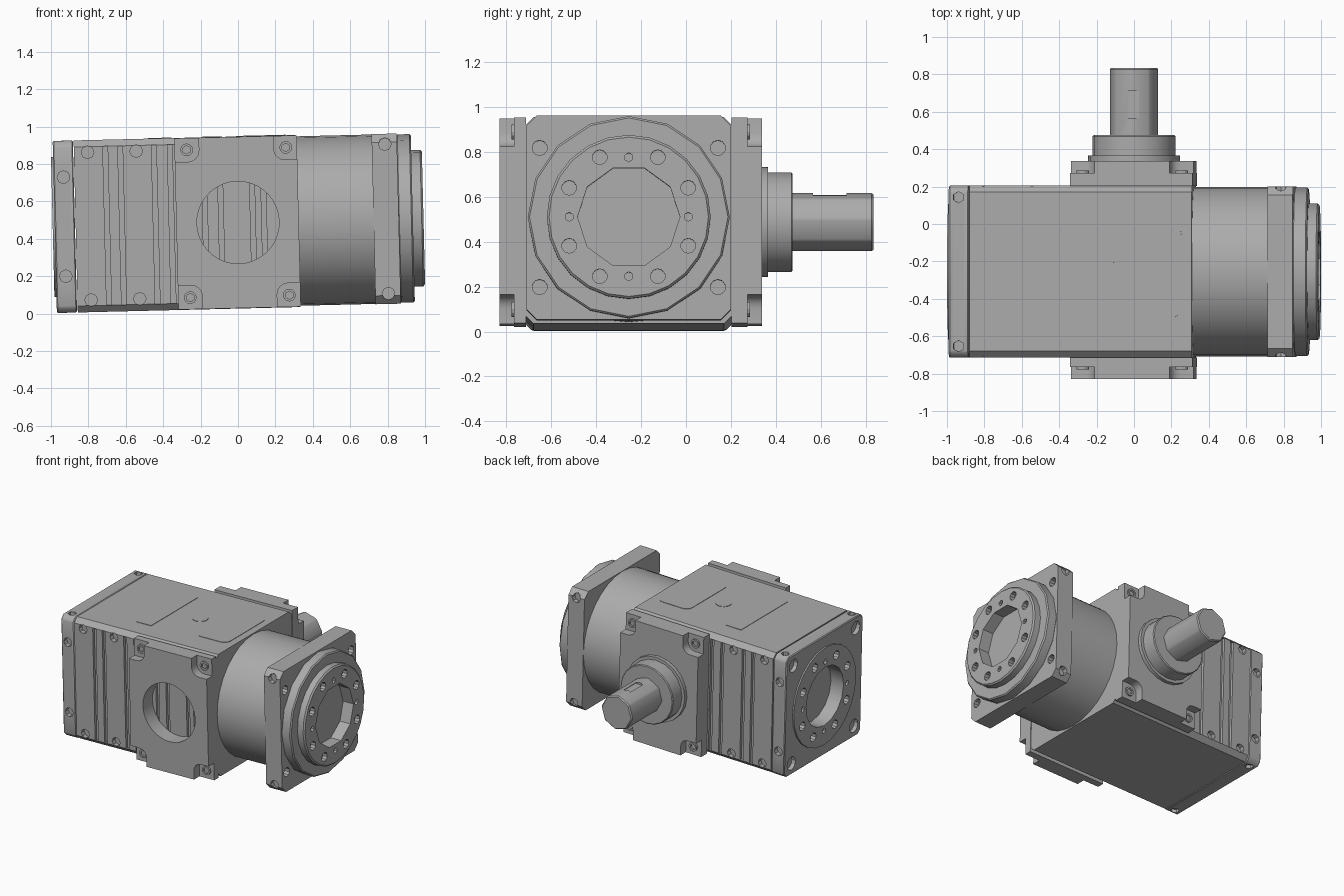
import bpy, bmesh, math
from mathutils import Matrix, Vector

if "Cube" in bpy.data.objects:
    bpy.data.objects.remove(bpy.data.objects["Cube"])

# The gearbox is built level around its own centre, then placed slightly tilted
PLACE = Matrix.Translation((0, -0.255, 0.487)) @ Matrix.Rotation(math.radians(-1.4), 4, 'Y')
AXES = [Matrix(((0, 0, 1), (1, 0, 0), (0, 1, 0))),      # along x
        Matrix(((1, 0, 0), (0, 0, -1), (0, 1, 0))),     # along y
        Matrix(((1, 0, 0), (0, 1, 0), (0, 0, 1)))]      # along z

grey = bpy.data.materials.new("machined_grey")
grey.diffuse_color = (0.41, 0.41, 0.41, 1)
grey.use_nodes = True
grey.node_tree.nodes["Principled BSDF"].inputs["Base Color"].default_value = grey.diffuse_color


def box(bm, lo, hi, axis=None, bevel=0, segments=1):
    """Box; edges parallel to the axis can be bevelled."""
    lo, hi = Vector(lo), Vector(hi)
    m = Matrix.Translation((lo + hi) / 2) @ Matrix.Diagonal((hi - lo).to_4d())
    m[3][3] = 1
    verts = bmesh.ops.create_cube(bm, size=1, matrix=m)['verts']
    if bevel:
        edges = {e for v in verts for e in v.link_edges
                 if abs((e.verts[0].co - e.verts[1].co).normalized()[axis]) > 0.9}
        bmesh.ops.bevel(bm, geom=list(edges), offset=bevel, segments=segments,
                        profile=0.5, affect='EDGES')


def cyl(bm, axis, centre, r, a, b, n=24, phase=0):
    """Cylinder along an axis from a to b; centre holds the two other coordinates."""
    c = list(centre)
    c.insert(axis, (a + b) / 2)
    m = Matrix.Translation(c) @ AXES[axis].to_4x4() @ Matrix.Rotation(math.radians(phase), 4, 'Z')
    bmesh.ops.create_cone(bm, cap_ends=True, segments=n, radius1=r, radius2=r,
                          depth=abs(b - a), matrix=m)


def make(name, build, cuts=None, bevel=0):
    """Build a part, subtract its cutters, shade it and place it."""
    def mesh_object(fn, label):
        bm = bmesh.new()
        fn(bm)
        bmesh.ops.recalc_face_normals(bm, faces=bm.faces)
        me = bpy.data.meshes.new(label)
        bm.to_mesh(me)
        bm.free()
        ob = bpy.data.objects.new(label, me)
        bpy.context.collection.objects.link(ob)
        return ob
    ob = mesh_object(build, name)
    ob.data.materials.append(grey)
    bpy.ops.object.select_all(action='DESELECT')
    bpy.context.view_layer.objects.active = ob
    ob.select_set(True)
    if bevel:
        mod = ob.modifiers.new("edge", 'BEVEL')
        mod.width, mod.segments = bevel, 1
        bpy.ops.object.modifier_apply(modifier="edge")
    if cuts:
        cutter = mesh_object(cuts, name + "_cutter")
        cutter.hide_render = True
        mod = ob.modifiers.new("cut", 'BOOLEAN')
        mod.operation, mod.solver, mod.object = 'DIFFERENCE', 'EXACT', cutter
        bpy.ops.object.modifier_apply(modifier="cut")
        bpy.data.objects.remove(cutter)
    bpy.ops.object.shade_smooth_by_angle(angle=math.radians(28))
    ob.data.transform(PLACE)
    return ob


def side_holes(bm, spots, face, depth=0.035, r=0.034):
    """Bolt holes in both the front and back faces, upper and lower."""
    for x, z in spots:
        for sy in (-1, 1):
            for sz in (-1, 1):
                cyl(bm, 1, (x, sz * z), r, sy * (face - depth), sy * (face + 0.02), 8)


def bolt_ring(bm, a, b):
    """Eight bolt holes and four dowel holes around the x axis."""
    for q in range(4):
        for ang in (26, 64):
            t = math.radians(ang + 90 * q)
            cyl(bm, 0, (0.295 * math.cos(t), 0.295 * math.sin(t)), 0.033, a, b, 10)
        t = math.radians(90 * q)
        cyl(bm, 0, (0.265 * math.cos(t), 0.265 * math.sin(t)), 0.02, a, b, 6)


# Housing with vertical grooves on the front and back faces
def housing_cuts(bm):
    for x in (-0.70, -0.62, -0.44, -0.355, -0.175, -0.09, 0.08, 0.14):
        for s in (-1, 1):
            y0, y1 = sorted((s * 0.44, s * 0.5))
            box(bm, (x - 0.013, y0, -0.425), (x + 0.013, y1, 0.425))
    side_holes(bm, [(-0.795, 0.395), (-0.535, 0.395)], 0.46)


make("housing", lambda bm: box(bm, (-0.868, -0.46, -0.46), (0.32, 0.46, 0.46), 0, 0.035), housing_cuts)


# End cap with bore, corner holes and side holes
def cap_cuts(bm):
    cyl(bm, 0, (0, 0), 0.225, -1.05, -0.885, 16)
    bolt_ring(bm, -1.05, -0.95)
    side_holes(bm, [(-0.927, 0.265)], 0.46)
    for s in (-1, 1):
        for t in (-1, 1):
            cyl(bm, 0, (s * 0.375, t * 0.375), 0.05, -1.05, -0.95, 12)
            cyl(bm, 2, (-0.927, s * 0.398), 0.03, t * 0.435, t * 0.5, 6)


make("end_cap", lambda bm: box(bm, (-0.98, -0.46, -0.46), (-0.872, 0.46, 0.46), 0, 0.03),
     cap_cuts, 0.006)


# Low ring on the end cap
def ring_cuts(bm):
    cyl(bm, 0, (0, 0), 0.225, -1.05, -0.9, 16)
    bolt_ring(bm, -1.05, -0.95)


make("end_ring", lambda bm: cyl(bm, 0, (0, 0), 0.375, -0.991, -0.975, 24), ring_cuts)


# Front and back mounting plates with rounded corner pockets
def plate_cuts(sign, outer):
    def cuts(bm):
        for sx in (-1, 1):
            for sz in (-1, 1):
                x, z = sorted((sx * 0.2, sx * 0.5)), sorted((sz * 0.33, sz * 0.6))
                y = sorted((sign * (outer - 0.065), sign * (outer + 0.1)))
                box(bm, (x[0], y[0], z[0]), (x[1], y[1], z[1]), 1, 0.06, 4)
        if sign < 0:
            cyl(bm, 1, (0, 0), 0.22, -0.4, -0.7, 36)
    return cuts


def pocket_bolts(sign, floor):
    """Socket bolt rings sitting on the pocket floors."""
    def build(bm):
        for sx in (-1, 1):
            for sz in (-1, 1):
                cyl(bm, 1, (sx * 0.265, sz * 0.395), 0.034, sign * (floor - 0.01), sign * (floor + 0.012), 12)

    def cuts(bm):
        for sx in (-1, 1):
            for sz in (-1, 1):
                cyl(bm, 1, (sx * 0.265, sz * 0.395), 0.022, sign * (floor + 0.001), sign * (floor + 0.05), 6)
    return build, cuts


for name, sign, outer in (("front", -1, 0.575), ("back", 1, 0.593)):
    y0, y1 = sorted((sign * 0.458, sign * outer))
    make(name + "_plate", lambda bm: box(bm, (-0.33, y0, -0.458), (0.325, y1, 0.458)),
         plate_cuts(sign, outer))
    make(name + "_plate_bolts", *pocket_bolts(sign, outer - 0.065))

# Output neck
make("neck", lambda bm: cyl(bm, 0, (0, 0), 0.453, 0.31, 0.73, 32))


# Square flange with face and side holes
def flange_cuts(bm):
    side_holes(bm, [(0.795, 0.4)], 0.455)
    for s in (-1, 1):
        for t in (-1, 1):
            cyl(bm, 0, (s * 0.397, t * 0.31), 0.034, 0.82, 0.9, 10)


make("square_flange", lambda bm: box(bm, (0.725, -0.455, -0.455), (0.86, 0.455, 0.455), 0, 0.045),
     flange_cuts)


# Round output disc and hub sharing one bore
def bore_cut(bm):
    cyl(bm, 0, (0, 0), 0.228, 0.905, 1.05, 10, 18)


def hub_cuts(bm):
    bore_cut(bm)
    bolt_ring(bm, 0.955, 1.05)


make("output_disc", lambda bm: cyl(bm, 0, (0, 0), 0.45, 0.855, 0.935, 16), bore_cut, 0.008)
make("output_hub", lambda bm: cyl(bm, 0, (0, 0), 0.365, 0.925, 0.992, 24), hub_cuts, 0.01)

# Input shaft with collars and keyway
make("shaft_collar", lambda bm: cyl(bm, 1, (0, 0), 0.245, 0.58, 0.62, 20))
make("shaft_boss", lambda bm: cyl(bm, 1, (0, 0), 0.222, 0.61, 0.73, 20), None, 0.006)
make("input_shaft", lambda bm: cyl(bm, 1, (0, 0), 0.132, 0.70, 1.09, 8, 5),
     lambda bm: box(bm, (-0.03, 0.82, 0.115), (0.03, 0.97, 0.2)), 0.008)

# Thin cover plates and plug on the top
make("top_cover", lambda bm: box(bm, (0.0, -0.245, 0.45), (0.265, 0.245, 0.463), 2, 0.05, 4))
make("name_plate", lambda bm: box(bm, (-0.47, -0.28, 0.45), (-0.345, 0.28, 0.463)))
make("top_plug", lambda bm: cyl(bm, 2, (-0.13, 0.005), 0.055, 0.45, 0.463, 16))
